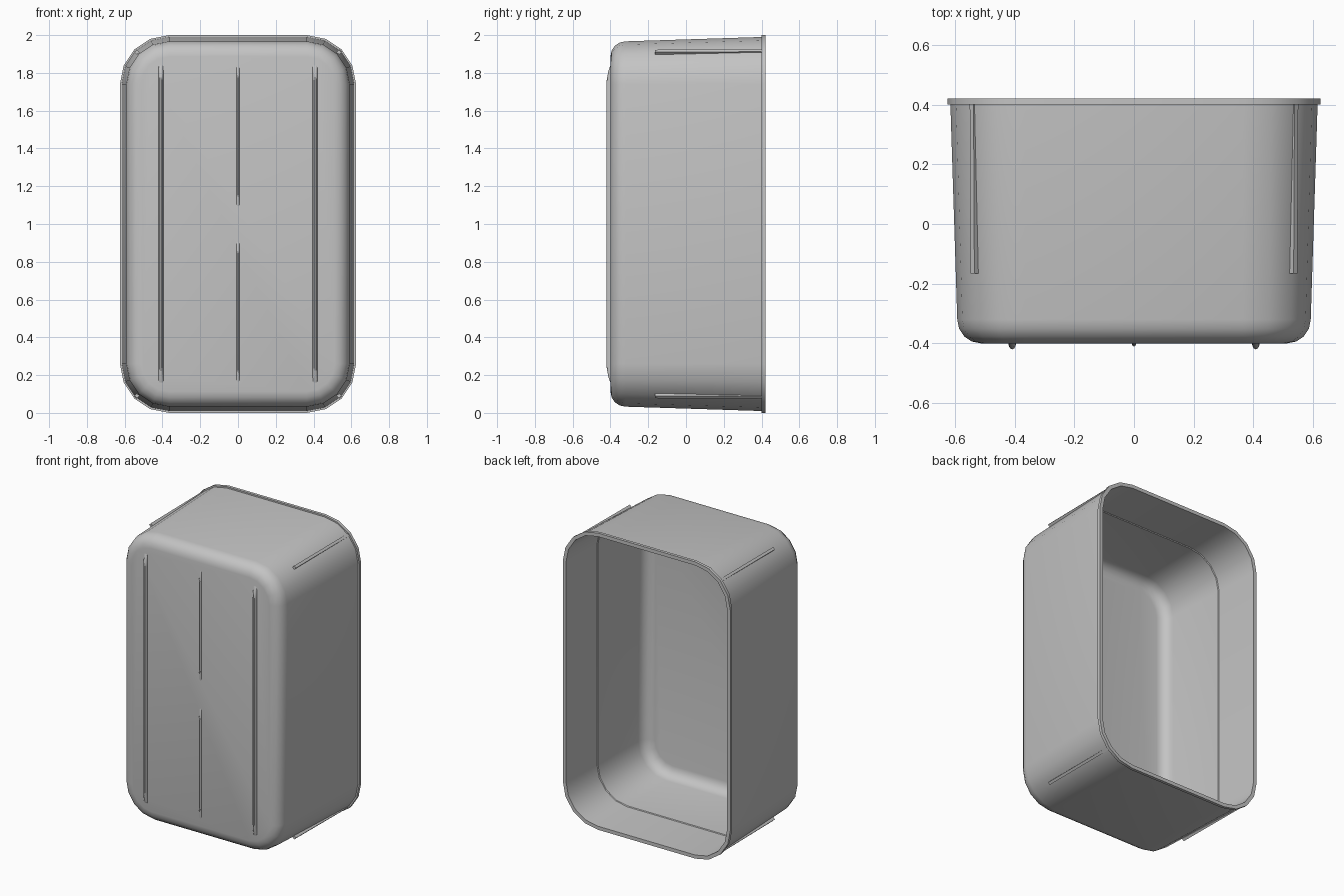
import bpy, bmesh
from math import sin, cos, pi, radians
from mathutils import Vector

cube = bpy.data.objects.get("Cube")
if cube:
    bpy.data.objects.remove(cube, do_unlink=True)

grey = bpy.data.materials.new("light grey plastic")
grey.use_nodes = True
grey.diffuse_color = (0.55, 0.55, 0.55, 1)
grey.node_tree.nodes["Principled BSDF"].inputs["Base Color"].default_value = grey.diffuse_color

# Corner arc centres and radius of the rim outline
CX, CZ, R, MID = 0.365, 0.74, 0.26, 1.0


def loft(name, rings):
    """Skin a list of closed rings and cap both ends."""
    bm = bmesh.new()
    loops = [[bm.verts.new(p) for p in ring] for ring in rings]
    n = len(loops[0])
    for a, b in zip(loops, loops[1:]):
        for i in range(n):
            j = (i + 1) % n
            bm.faces.new((a[i], a[j], b[j], b[i]))
    bm.faces.new(loops[0])
    bm.faces.new(loops[-1])
    bmesh.ops.recalc_face_normals(bm, faces=bm.faces)
    mesh = bpy.data.meshes.new(name)
    bm.to_mesh(mesh)
    bm.free()
    mesh.materials.append(grey)
    obj = bpy.data.objects.new(name, mesh)
    bpy.context.collection.objects.link(obj)
    bpy.ops.object.select_all(action='DESELECT')
    obj.select_set(True)
    bpy.context.view_layer.objects.active = obj
    bpy.ops.object.shade_smooth_by_angle(angle=radians(30))
    return obj


def outline(inset, y, steps=4):
    """Rounded rectangle, moved inward by inset."""
    points = []
    for k, (sx, sz) in enumerate([(1, 1), (-1, 1), (-1, -1), (1, -1)]):
        for i in range(steps + 1):
            a = (k + i / steps) * pi / 2
            r = R - inset
            points.append(Vector((sx * CX + r * cos(a), y, MID + sz * CZ + r * sin(a))))
    return points


def fillet(inset, y, r, steps=4):
    """Profile points from the wall round to the floor."""
    arc = [i / steps * pi / 2 for i in range(steps + 1)]
    return [(inset + r - r * cos(a), y - r * sin(a)) for a in arc]


# Hollow tub: outer skin, overhanging rim, stepped inner skin
outer = fillet(0.033, -0.32, 0.08)[::-1]
rim = [(0.010, 0.40), (0.0, 0.40), (0.0, 0.42), (0.024, 0.42)]
step = [(0.033, 0.104), (0.038, 0.100)]
inner = fillet(0.052, -0.31, 0.072)
loft("tub", [outline(d, y) for d, y in outer + rim + step + inner])


def rib(name, x, z0, z1, half_width, height):
    """Rounded foot rib with tapered ends on the closed face."""
    rings = []
    for z, s in [(z0, 0.1), (z0 + 0.03, 0.6), (z0 + 0.08, 1),
                 (z1 - 0.08, 1), (z1 - 0.03, 0.6), (z1, 0.1)]:
        rings.append([(x + half_width * cos(i * pi / 6),
                       -0.398 - height * s * sin(i * pi / 6), z) for i in range(7)])
    loft(name, rings)


for side, sx in (("left", 1), ("right", -1)):
    rib(side + "_long_rib", sx * 0.408, 0.16, 1.84, 0.013, 0.022)
rib("lower_middle_rib", 0, 0.16, 0.91, 0.008, 0.012)
rib("upper_middle_rib", 0, 1.09, 1.84, 0.008, 0.012)

# Thin fins under the rim on the four corners
for side, sx in (("left", 1), ("right", -1)):
    for level, sz in (("upper", 1), ("lower", -1)):
        out = Vector((sx, 0, sz)).normalized()
        across = Vector((sx, 0, -sz)).normalized() * 0.009
        centre = Vector((sx * CX, 0, MID + sz * CZ))
        profile = [(0.225, -0.165), (0.249, -0.165), (0.253, 0.402), (0.245, 0.402)]
        rings = [[centre + out * r + Vector((0, y, 0)) + across * t for r, y in profile]
                 for t in (-1, 1)]
        loft(f"{level}_{side}_corner_fin", rings)
